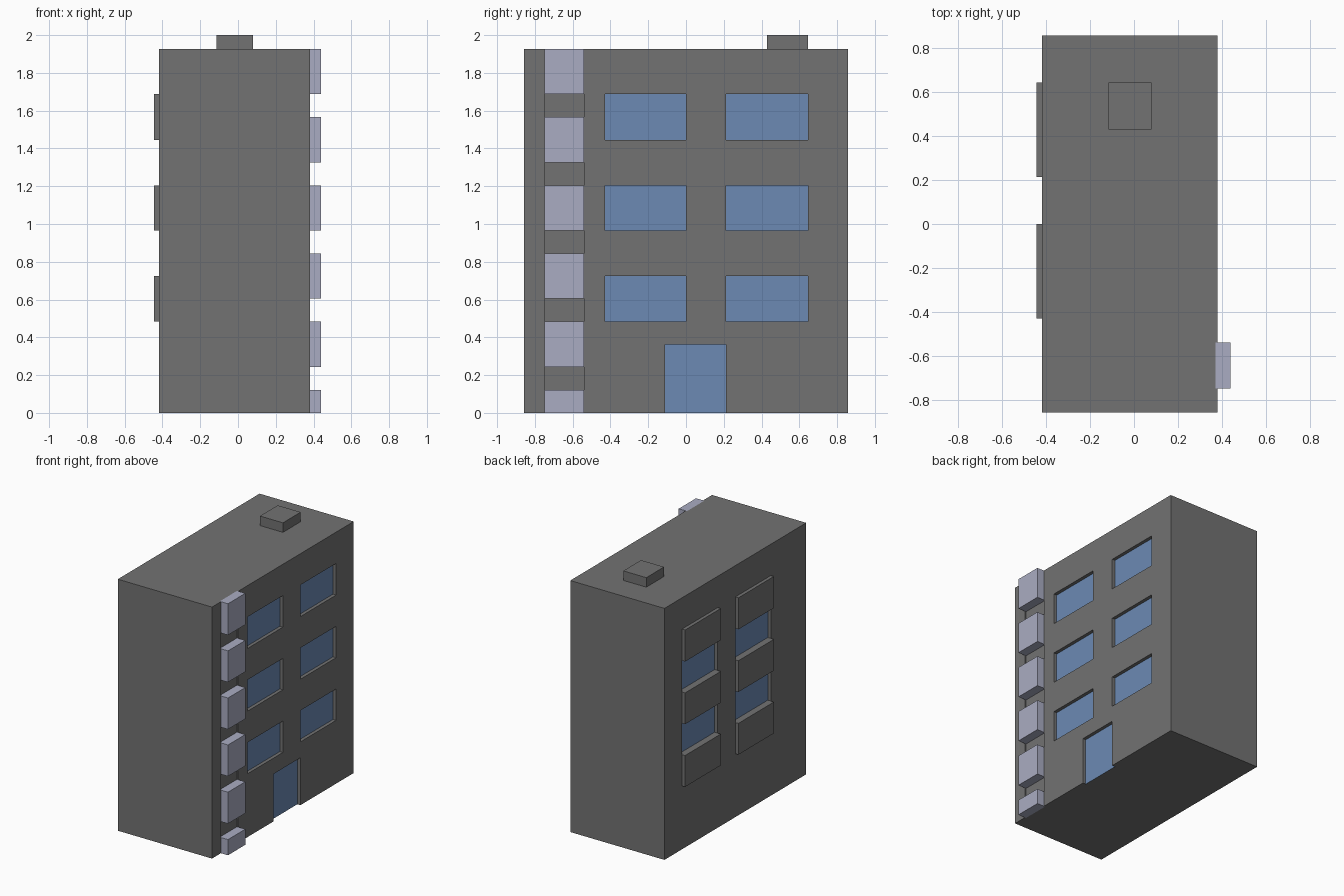
import bpy, bmesh

if "Cube" in bpy.data.objects:
    bpy.data.objects.remove(bpy.data.objects["Cube"])


def material(name, rgb):
    m = bpy.data.materials.new(name)
    m.diffuse_color = (*rgb, 1)
    m.use_nodes = True
    m.node_tree.nodes["Principled BSDF"].inputs["Base Color"].default_value = m.diffuse_color
    return m


GREY = material("wall grey", (0.17, 0.17, 0.17))
BLUE = material("window blue", (0.15, 0.255, 0.455))
LILAC = material("pale lilac", (0.40, 0.415, 0.54))


def boxes(name, spans, mats):
    """One object made of boxes given as (x0, x1, y0, y1, z0, z1)."""
    bm = bmesh.new()
    for x0, x1, y0, y1, z0, z1 in spans:
        vs = bmesh.ops.create_cube(bm, size=1)["verts"]
        for v in vs:
            v.co = (x1 if v.co.x > 0 else x0,
                    y1 if v.co.y > 0 else y0,
                    z1 if v.co.z > 0 else z0)
    me = bpy.data.meshes.new(name)
    bm.to_mesh(me)
    bm.free()
    for m in mats:
        me.materials.append(m)
    ob = bpy.data.objects.new(name, me)
    bpy.context.collection.objects.link(ob)
    return ob


LEFT, RIGHT, TOP = -0.418, 0.38, 1.927
DEPTH = 0.026
BAYS = ((-0.43, 0.0), (0.213, 0.645))
FLOORS = ((0.485, 0.725), (0.965, 1.205), (1.445, 1.687))

# Main block with recessed openings
body = boxes("building_body", [(LEFT, RIGHT, -0.858, 0.858, 0, TOP)], [GREY, BLUE])

cuts = [(RIGHT - DEPTH, RIGHT + 0.1, -0.11, 0.213, -0.1, 0.363)]      # door
cuts.append((RIGHT - 0.01, RIGHT + 0.1, -0.75, -0.54, -0.1, 2.1))     # column channel
for y0, y1 in BAYS:
    for z0, z1 in FLOORS:                                            # right windows
        cuts.append((RIGHT - DEPTH, RIGHT + 0.1, y0, y1, z0, z1))
    for (_, z0), (z1, _) in zip(FLOORS, FLOORS[1:]):                  # left windows
        cuts.append((LEFT - 0.1, LEFT + DEPTH, y0, y1, z0, z1))
cutter = boxes("opening_cutter", cuts, [GREY])
cutter.hide_render = True

mod = body.modifiers.new("openings", "BOOLEAN")
mod.operation = "DIFFERENCE"
mod.solver = "EXACT"
mod.object = cutter
bpy.context.view_layer.objects.active = body
bpy.ops.object.modifier_apply(modifier=mod.name)
bpy.data.objects.remove(cutter)

# Glass: the faces at the bottom of the deep recesses
for p in body.data.polygons:
    x = p.center.x
    pane = abs(p.normal.x) > 0.9 and min(abs(x - RIGHT + DEPTH), abs(x - LEFT - DEPTH)) < 0.003
    p.material_index = 1 if pane else 0

# Balcony parapets on the left side
boxes("balconies", [(LEFT - DEPTH, LEFT, y0, y1, z0, z1)
                    for y0, y1 in BAYS for z0, z1 in FLOORS], [GREY])

# Stack of projecting blocks on the right side
stack = [(0, 0.12), (0.242, 0.483), (0.605, 0.845), (0.965, 1.205), (1.326, 1.566), (1.687, TOP)]
boxes("facade_blocks", [(RIGHT - 0.01, 0.44, -0.75, -0.54, z0, z1) for z0, z1 in stack], [LILAC])

# Roof unit
boxes("roof_unit", [(-0.115, 0.08, 0.43, 0.645, TOP, 2.0)], [GREY])
